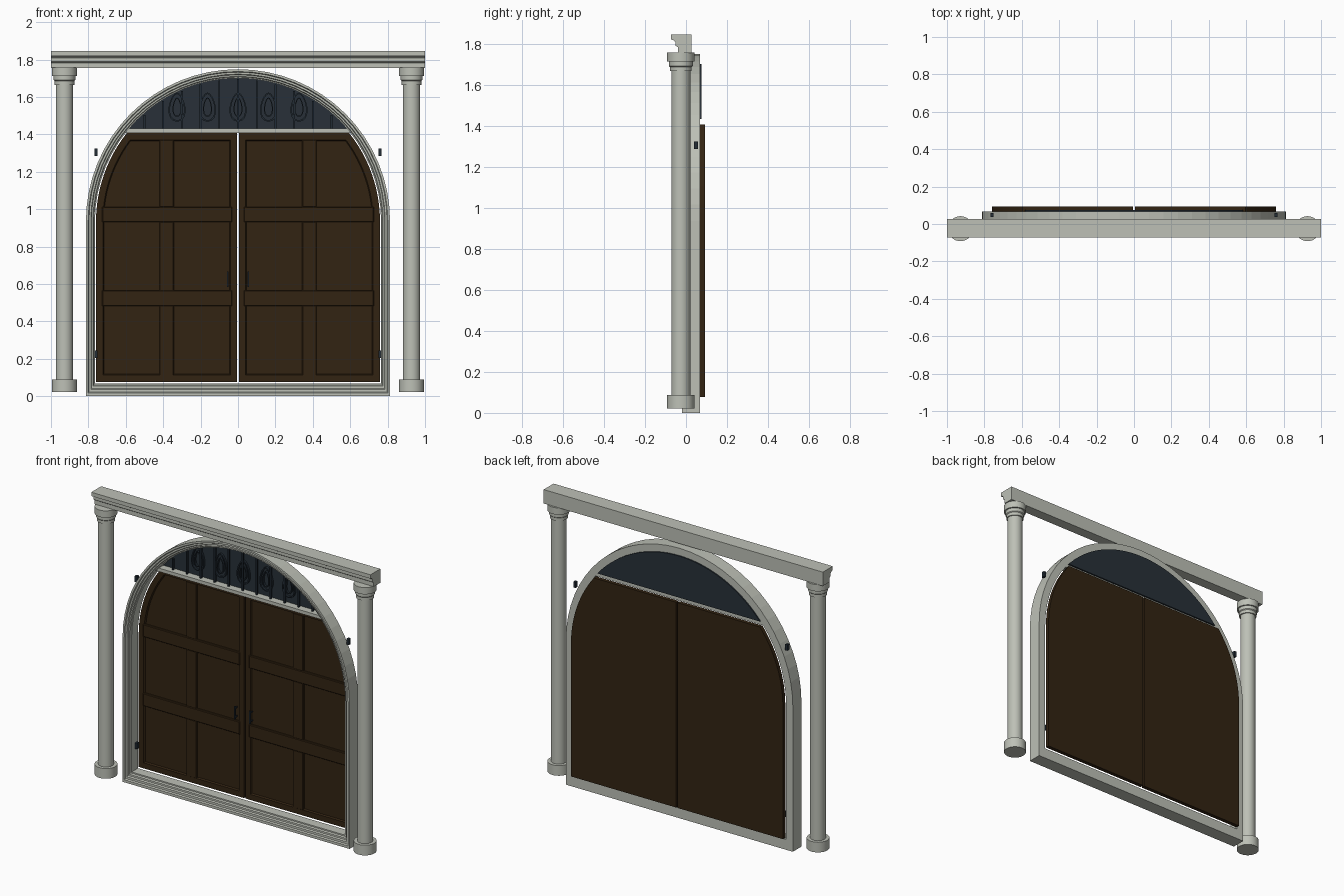
import bpy, bmesh, math

if "Cube" in bpy.data.objects:
    bpy.data.objects.remove(bpy.data.objects["Cube"])

SPRING = 0.935      # height where the arch begins
SEG = 32            # facets in half circle


def mat(name, rgb):
    m = bpy.data.materials.new(name)
    m.diffuse_color = (*rgb, 1)
    m.use_nodes = True
    m.node_tree.nodes["Principled BSDF"].inputs["Base Color"].default_value = m.diffuse_color
    return m


stone = mat("pale stone", (0.51, 0.53, 0.47))
wood = mat("dark brown wood", (0.032, 0.017, 0.006))
iron = mat("blue black iron", (0.016, 0.025, 0.036))
glass = mat("smoky glass", (0.021, 0.030, 0.040))


def finish(bm, name, material, smooth=False):
    bmesh.ops.recalc_face_normals(bm, faces=bm.faces)
    me = bpy.data.meshes.new(name)
    bm.to_mesh(me)
    bm.free()
    ob = bpy.data.objects.new(name, me)
    bpy.context.collection.objects.link(ob)
    me.materials.append(material)
    if smooth:
        bpy.ops.object.select_all(action='DESELECT')
        ob.select_set(True)
        bpy.context.view_layer.objects.active = ob
        bpy.ops.object.shade_smooth_by_angle(angle=math.radians(35))
    return ob


def loops(name, rings, material, caps=False, cyclic=False, smooth=False):
    """Join a series of equal-length closed rings with quads."""
    bm = bmesh.new()
    vs = [[bm.verts.new(p) for p in r] for r in rings]
    n = len(vs[0])
    for k in range(len(vs) if cyclic else len(vs) - 1):
        a, b = vs[k], vs[(k + 1) % len(vs)]
        for i in range(n):
            j = (i + 1) % n
            bm.faces.new((a[i], a[j], b[j], b[i]))
    if caps:
        bm.faces.new(vs[0])
        bm.faces.new(vs[-1])
    return finish(bm, name, material, smooth)


def box(name, x0, x1, y0, y1, z0, z1, material):
    rings = [[(x0, y, z0), (x1, y, z0), (x1, y, z1), (x0, y, z1)] for y in (y0, y1)]
    return loops(name, rings, material, caps=True)


def plate(pts, y):
    return [(x, y, z) for x, z in pts]


# beam across the top, a stepped profile run along x
beam = [(0.028, 1.755), (-0.04, 1.755), (-0.04, 1.782), (-0.052, 1.79), (-0.052, 1.808),
        (-0.06, 1.816), (-0.073, 1.82), (-0.073, 1.845), (0.028, 1.845)]
loops("lintel_beam", [[(x, y, z) for y, z in beam] for x in (-1, 1)], stone, caps=True)

# round columns with base and stepped capital
column = [(0.067, 0.022), (0.067, 0.088), (0.046, 0.088), (0.046, 1.665), (0.053, 1.665),
          (0.053, 1.685), (0.058, 1.69), (0.058, 1.712), (0.067, 1.712), (0.067, 1.756)]
for s, side in ((-1, "left"), (1, "right")):
    rings = [[(s * 0.928 + r * math.cos(a * math.tau / 32), -0.025 + r * math.sin(a * math.tau / 32), z)
              for a in range(32)] for r, z in column]
    loops(side + "_column", rings, stone, caps=True, smooth=True)


# moulded arch frame, profile swept round the arch and sill
def arch(w, y):
    r = 0.813 - w
    pts = [(-r, 1.4 * w), (r, 1.4 * w)]
    pts += [(r * math.cos(math.pi * i / SEG), SPRING + r * math.sin(math.pi * i / SEG))
            for i in range(SEG + 1)]
    return plate(pts, y)


profile = [(0, 0.068), (0, -0.02), (0.012, -0.02), (0.016, -0.012), (0.026, -0.012),
           (0.03, -0.004), (0.038, -0.004), (0.042, 0.004), (0.048, 0.004), (0.048, 0.068)]
loops("arch_frame", [arch(w, y) for w, y in profile], stone, cyclic=True)

# transom bar and fanlight glass
box("transom_bar", -0.605, 0.605, 0.02, 0.068, 1.408, 1.43, stone)
R = 0.766
a0 = math.asin((1.432 - SPRING) / R)
fan = [(R * math.cos(a0 + (math.pi - 2 * a0) * i / SEG),
        SPRING + R * math.sin(a0 + (math.pi - 2 * a0) * i / SEG)) for i in range(SEG + 1)]
loops("fanlight_glass", [plate(fan, 0.064), plate(fan, 0.076)], glass, caps=True)

# iron bars of the fanlight
for k in range(-5, 6):
    x = k * 0.1
    top = SPRING + math.sqrt(0.76 ** 2 - (abs(x) + 0.006) ** 2)
    box("fanlight_bar", x - 0.005, x + 0.005, 0.044, 0.056, 1.43, top, iron)


# leaf-shaped iron ornaments, a larger and a smaller ring each
def leaf(cx, w, h, t):
    def ring(d, y):
        out = []
        for i in range(16):
            a = math.tau * i / 16
            c = math.sin(a)
            out.append((cx + (w - d) * math.cos(a) * (1 - 0.25 * c), y, 1.545 + (h - d) * c))
        return out
    loops("fanlight_ornament", [ring(0, 0.064), ring(0, 0.05), ring(t, 0.05), ring(t, 0.064)],
          iron, cyclic=True)


for k in range(-2, 3):
    leaf(k * 0.163, 0.045, 0.078, 0.008)
    leaf(k * 0.163, 0.024, 0.052, 0.006)


# door leaves
def leaf_outline(s, d):
    r, z0, z1 = 0.759 - d, 0.077 + d, 1.406 - d
    end = math.asin((z1 - SPRING) / r)
    pts = [(0.005 + d, z0), (r, z0)]
    pts += [(r * math.cos(end * i / 12), SPRING + r * math.sin(end * i / 12)) for i in range(13)]
    pts.append((0.005 + d, z1))
    return [(s * x, z) for x, z in pts]


def bevel_bar(name, s, x0, x1, z0, z1, y0, y1):
    def ring(d, y):
        return [(s * (x0 + d), y, z0 + d), (s * (x1 - d), y, z0 + d),
                (s * (x1 - d), y, z1 - d), (s * (x0 + d), y, z1 - d)]
    loops(name, [ring(0, y1), ring(0, y0 + 0.004), ring(0.004, y0)], wood, caps=True)


for s, side in ((-1, "left"), (1, "right")):
    loops(side + "_door_panel", [plate(leaf_outline(s, 0), y) for y in (0.078, 0.093)],
          wood, caps=True)
    loops(side + "_door_border", [plate(leaf_outline(s, d), y) for d, y in
                                  ((0, 0.079), (0, 0.068), (0.036, 0.068), (0.042, 0.079))],
          wood, cyclic=True)
    for z0, z1 in ((0.482, 0.565), (0.93, 1.012)):
        bevel_bar(side + "_door_rail", s, 0.032, 0.727, z0, z1, 0.064, 0.079)
    for z0, z1 in ((0.11, 0.485), (0.562, 0.933), (1.009, 1.372)):
        bevel_bar(side + "_door_stile", s, 0.343, 0.42, z0, z1, 0.067, 0.079)

    # pull handle with two mounts, and hinges
    hx = s * 0.055
    box(side + "_handle", hx - 0.004, hx + 0.004, 0.042, 0.05, 0.583, 0.667, iron)
    for z in (0.592, 0.65):
        box(side + "_handle_mount", hx - 0.003, hx + 0.003, 0.048, 0.07, z, z + 0.008, iron)
    for z in (0.205, 1.285):
        box(side + "_hinge", s * 0.759 - 0.008, s * 0.759 + 0.008, 0.038, 0.058, z, z + 0.038, iron)
